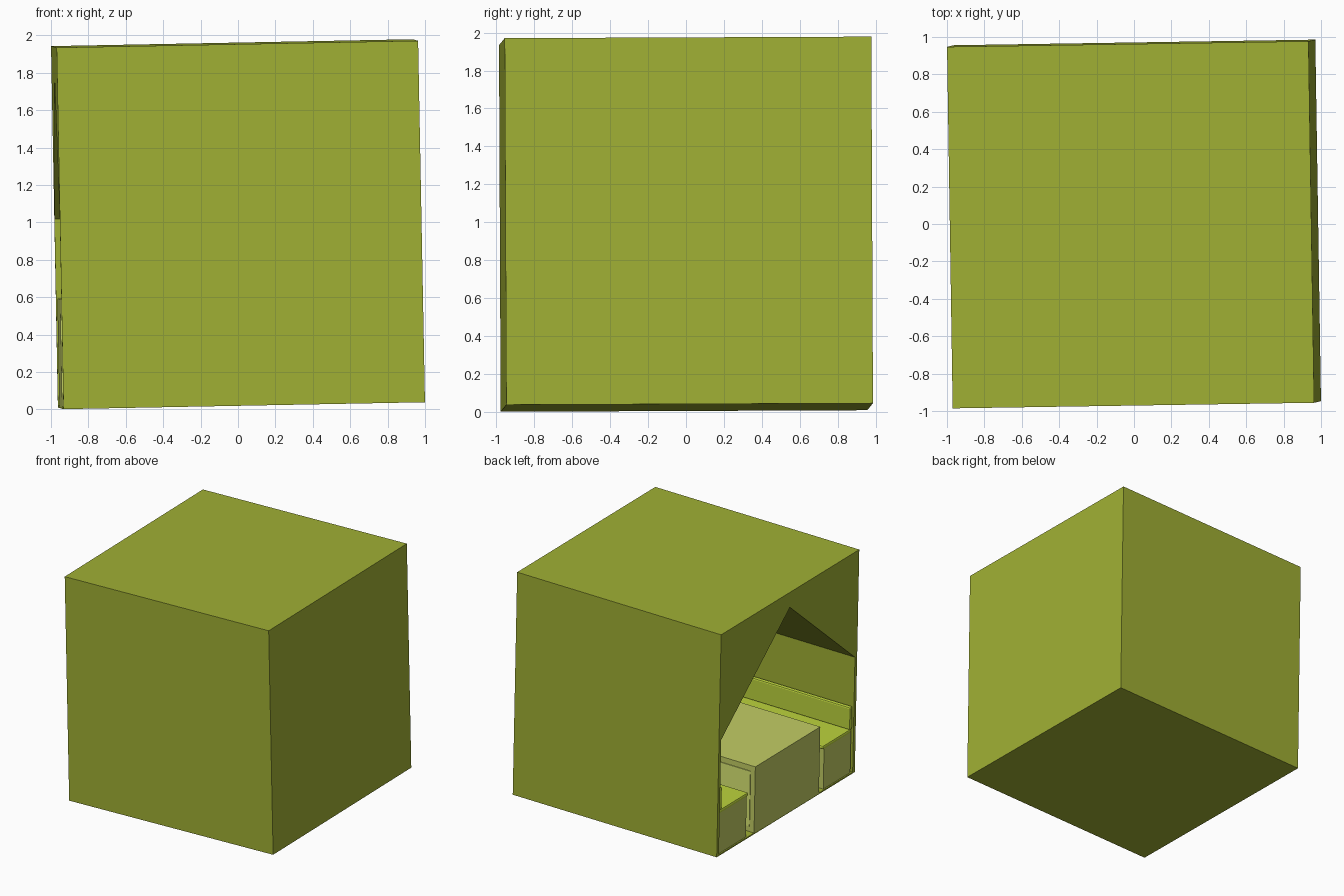
import bpy, bmesh
from mathutils import Matrix, Vector

if "Cube" in bpy.data.objects:
    bpy.data.objects.remove(bpy.data.objects["Cube"])

L = 1.933  # cube edge

# slightly tilted frame shared by every part
u = Vector((0.9997, 0.0155, 0.019)).normalized()
w = Vector((-0.019, -0.0045, 0.9998))
w = (w - u * w.dot(u)).normalized()
v = w.cross(u)
FRAME = Matrix((u, v, w)).transposed().to_4x4()
FRAME.translation = (0, 0, 0.99)


def material(name, rgb):
    m = bpy.data.materials.new(name)
    m.diffuse_color = [((c / 255 + 0.055) / 1.055) ** 2.4 for c in rgb] + [1]
    m.use_nodes = True
    m.node_tree.nodes["Principled BSDF"].inputs["Base Color"].default_value = m.diffuse_color
    return m


OLIVE = material("olive_green", (160, 176, 52))
LIME = material("lime_green", (188, 211, 60))
PALE = material("pale_olive", (194, 205, 100))
LIGHT = material("light_yellow_green", (226, 240, 120))


def prism(name, profile, d0, d1, mat, bevel=0):
    """Extrude an (s, t) profile from depth d0 to d1; all values are fractions of L."""
    bm = bmesh.new()
    verts = [bm.verts.new(((d0 - .5) * L, (.5 - s) * L, (t - .5) * L)) for s, t in profile]
    face = bm.faces.new(verts)
    ext = bmesh.ops.extrude_face_region(bm, geom=[face])["geom"]
    bmesh.ops.translate(bm, vec=((d1 - d0) * L, 0, 0),
                        verts=[g for g in ext if isinstance(g, bmesh.types.BMVert)])
    bmesh.ops.recalc_face_normals(bm, faces=bm.faces)
    me = bpy.data.meshes.new(name)
    bm.to_mesh(me)
    bm.free()
    me.materials.append(mat)
    ob = bpy.data.objects.new(name, me)
    bpy.context.collection.objects.link(ob)
    ob.matrix_world = FRAME
    if bevel:
        b = ob.modifiers.new("rounded", "BEVEL")
        b.width = bevel
        b.segments = 2
    return ob


def box(name, d, s, t, mat, bevel=0):
    return prism(name, [(s[0], t[0]), (s[1], t[0]), (s[1], t[1]), (s[0], t[1])],
                 d[0], d[1], mat, bevel)


# cube shell with a gabled room cut in from the left side
shell = box("room_shell", (0, 1), (0, 1), (0, 1), OLIVE)
cutter = prism("room_cutter", [(.016, .006), (.984, .006), (.984, .522), (.5, .932), (.016, .522)],
               -.05, .984, OLIVE)
cutter.hide_render = True
cutter.hide_viewport = False
cutter.display_type = 'WIRE'
cut = shell.modifiers.new("room", "BOOLEAN")
cut.operation = 'DIFFERENCE'
cut.solver = 'EXACT'
cut.object = cutter

# table block in the middle
box("table_block", (0, .98), (.27, .74), (.004, .303), PALE)

# benches and table side panels, mirrored about the middle
for side in ("back", "front"):
    def span(a, b):
        return (a, b) if side == "back" else (1 - b, 1 - a)
    box(side + "_bench_base", (.006, .982), span(.025, .22), (.004, .188), PALE)
    box(side + "_seat_cushion", (.004, .982), span(.022, .23), (.186, .203), LIME, .012)
    box(side + "_seat_back", (.004, .982), span(.018, .038), (.2, .302), LIME, .012)
    a = .267 if side == "back" else .257
    box(side + "_table_panel", (.022, .96), span(a, a + .005), (.03, .278), LIGHT)
